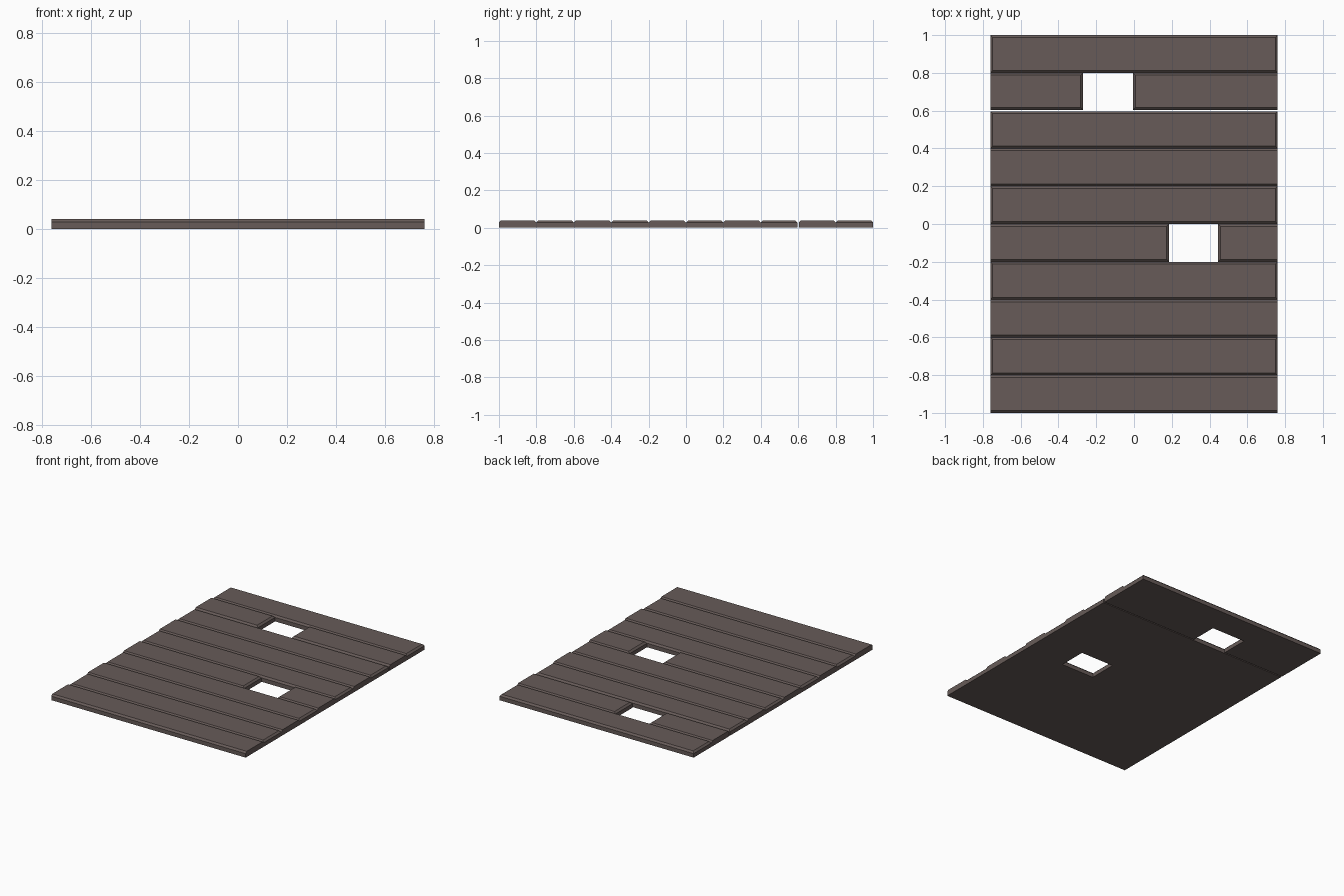
import bpy, bmesh

if "Cube" in bpy.data.objects:
    bpy.data.objects.remove(bpy.data.objects["Cube"])

HALF_W, HEIGHT, CHAMFER, PITCH = 0.76, 0.04, 0.012, 0.2

wood = bpy.data.materials.new("dark_wood")
wood.diffuse_color = (0.135, 0.105, 0.098, 1)
wood.use_nodes = True
wood.node_tree.nodes["Principled BSDF"].inputs["Base Color"].default_value = wood.diffuse_color


def plank(name, x0, x1, y0, y1, left_chamfer, right_chamfer):
    """Board with chamfered top edges; each end is chamfered or sawn flat."""
    bm = bmesh.new()
    left, right = CHAMFER * left_chamfer, CHAMFER * right_chamfer
    low = HEIGHT - CHAMFER

    def ring(xa, xb, ya, yb, z):
        return [bm.verts.new(p) for p in
                ((xa, ya, z), (xb, ya, z), (xb, yb, z), (xa, yb, z))]

    rings = [ring(x0, x1, y0, y1, 0),
             ring(x0, x1, y0, y1, low),
             ring(x0 + left, x1 - right, y0 + CHAMFER, y1 - CHAMFER, HEIGHT)]
    bm.faces.new(rings[0][::-1])
    bm.faces.new(rings[2])
    for a, b in zip(rings, rings[1:]):
        for i in range(4):
            j = (i + 1) % 4
            bm.faces.new((a[i], a[j], b[j], b[i]))
    mesh = bpy.data.meshes.new(name)
    bm.to_mesh(mesh)
    bm.free()
    mesh.materials.append(wood)
    bpy.context.collection.objects.link(bpy.data.objects.new(name, mesh))


# Rows counted from the back; broken rows hold the gap's x range
gaps = {1: (-0.27, -0.005), 5: (0.185, 0.445)}
for row in range(10):
    y1 = 1 - row * PITCH
    # slim seam in front of the second row
    y0 = y1 - PITCH + (0.004 if row == 1 else 0)
    if row == 2:
        y1 -= 0.004
    name = f"plank_{row + 1}"
    if row in gaps:
        a, b = gaps[row]
        plank(name + "_left", -HALF_W, a, y0, y1, False, True)
        plank(name + "_right", b, HALF_W, y0, y1, True, False)
    else:
        ends = row % 2 == 0
        plank(name, -HALF_W, HALF_W, y0, y1, ends, ends)
